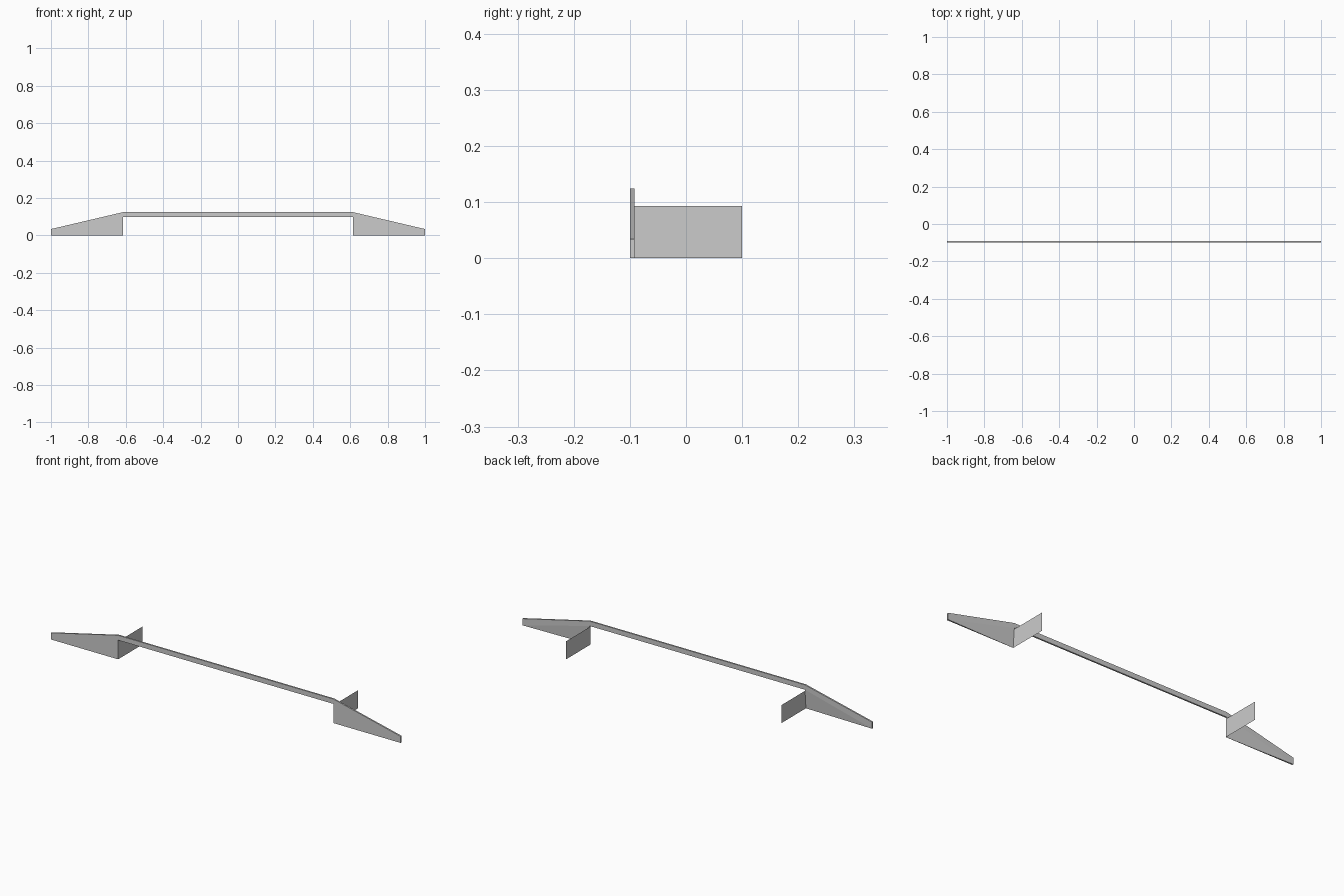
import bpy

if "Cube" in bpy.data.objects:
    bpy.data.objects.remove(bpy.data.objects["Cube"])

FRONT, BACK = -0.1, -0.092      # front and back of the thin plate
IN, TIP = 0.616, 1.0            # inner and outer ends of a wing
TOP, UNDER, LOW = 0.124, 0.099, 0.034


def mirrored(name, verts, faces):
    """Build the right half and mirror it across x = 0."""
    mesh = bpy.data.meshes.new(name)
    mesh.from_pydata(verts, [], faces)
    ob = bpy.data.objects.new(name, mesh)
    bpy.context.collection.objects.link(ob)
    mod = ob.modifiers.new("mirror", 'MIRROR')
    mod.use_axis[0] = True
    mod.use_clip = True
    return ob


# Top rail: thin bar running between the wings (open at the joins)
rail = [(x, y, z) for x in (0, IN)
        for y, z in ((FRONT, UNDER), (FRONT, TOP), (BACK, TOP), (BACK, UNDER))]
mirrored("top_rail", rail,
         [(i, 4 + i, 4 + (i + 1) % 4, (i + 1) % 4)[::-1] for i in range(4)])

# End wings: tapered plates whose back thins out to the lower inner corner
wing = [
    (IN, FRONT, 0), (TIP, FRONT, 0), (TIP, FRONT, LOW),
    (IN, FRONT, TOP), (IN, FRONT, UNDER),
    (TIP, BACK, 0), (TIP, BACK, LOW), (IN, BACK, TOP), (IN, BACK, UNDER),
]
mirrored("end_wing", wing, [
    (0, 1, 2, 3, 4),      # front
    (1, 5, 6, 2),         # tip
    (2, 6, 7, 3),         # sloping top
    (5, 8, 7, 6),         # upper back
    (0, 8, 5),            # lower back
    (0, 5, 1),            # underside
    (0, 4, 8),            # inner edge
])

# Side flanges: single sheets reaching back from the wings
mirrored("side_flange",
         [(IN, FRONT, 0), (IN, 0.1, 0), (IN, 0.1, 0.093), (IN, FRONT, 0.093)],
         [(0, 3, 2, 1)])
